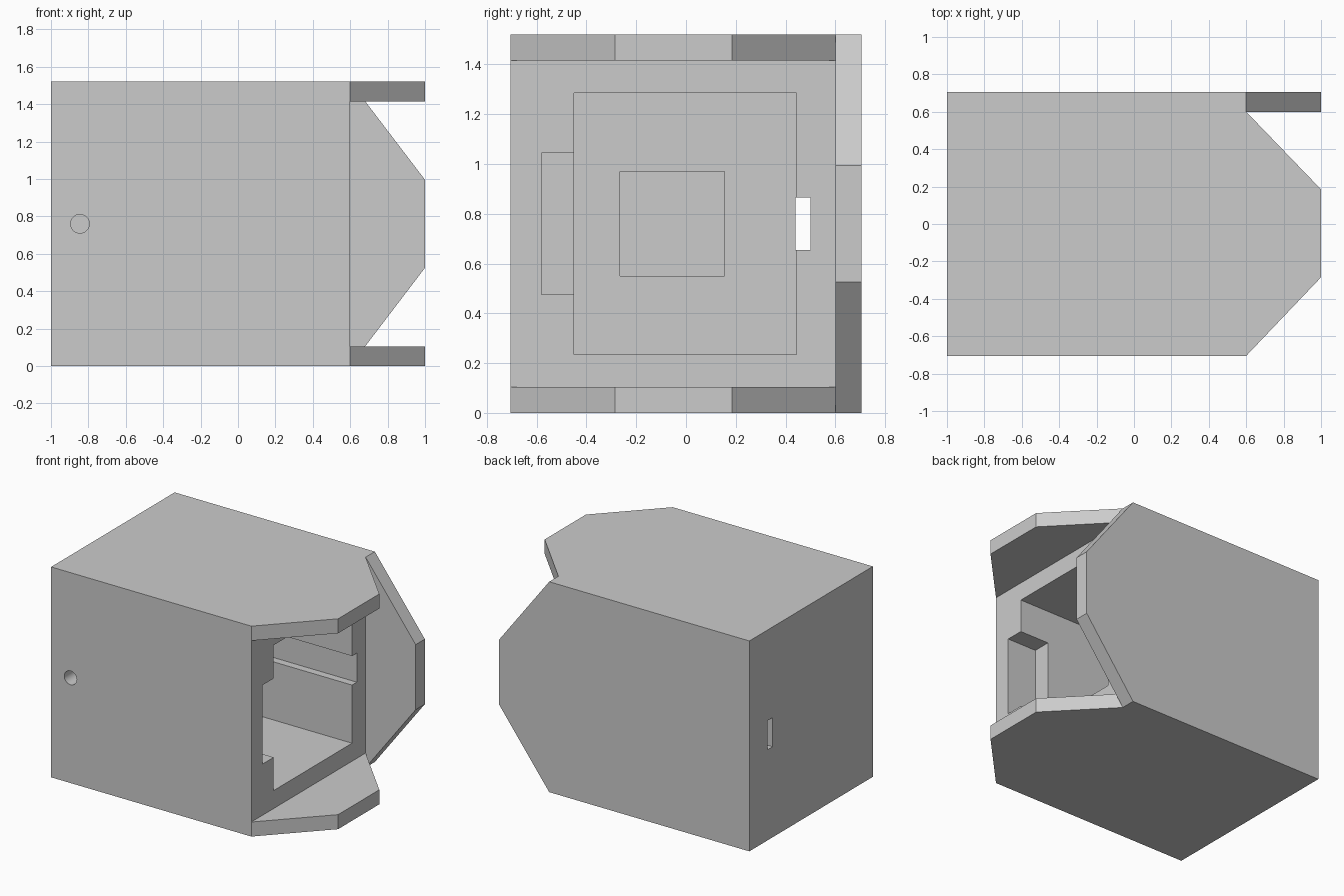
import bpy
import bmesh
from math import radians
from mathutils import Matrix

default = bpy.data.objects.get("Cube")
if default:
    bpy.data.objects.remove(default, do_unlink=True)

grey = bpy.data.materials.new("light_grey")
grey.use_nodes = True
grey.diffuse_color = (0.6, 0.6, 0.6, 1)
grey.node_tree.nodes["Principled BSDF"].inputs["Base Color"].default_value = (0.6, 0.6, 0.6, 1)


def finish(name, bm):
    bmesh.ops.recalc_face_normals(bm, faces=bm.faces[:])
    mesh = bpy.data.meshes.new(name)
    bm.to_mesh(mesh)
    bm.free()
    mesh.materials.append(grey)
    obj = bpy.data.objects.new(name, mesh)
    bpy.context.collection.objects.link(obj)
    return obj


def box(name, x, y, z):
    bm = bmesh.new()
    bmesh.ops.create_cube(bm, size=1)
    for v in bm.verts:
        v.co = [r[0] if c < 0 else r[1] for c, r in zip(v.co, (x, y, z))]
    return finish(name, bm)


def plate(name, points, offset):
    """Extrude a flat outline of 3D points into a plate."""
    bm = bmesh.new()
    face = bm.faces.new([bm.verts.new(p) for p in points])
    new = bmesh.ops.extrude_face_region(bm, geom=[face])["geom"]
    bmesh.ops.translate(bm, vec=offset, verts=[g for g in new if isinstance(g, bmesh.types.BMVert)])
    return finish(name, bm)


END, RIM, TIP = -1.0, 0.6, 1.0      # closed end, open rim, flap tip
FRONT, BACK, HEIGHT, T = -0.705, 0.705, 1.52, 0.105
INNER = BACK - T

# Housing block
core = box("housing", (END, RIM), (FRONT, INNER), (T, HEIGHT - T))

# Top and bottom plates with tapered flaps
outline = [(END, FRONT), (RIM, FRONT), (TIP, -0.285), (TIP, 0.185), (RIM, INNER), (END, INNER)]
for name, z in (("bottom_plate", 0), ("top_plate", HEIGHT - T)):
    plate(name, [(x, y, z) for x, y in outline], (0, 0, T))

# Back plate with tapered flap
outline = [(END, 0), (RIM, 0), (TIP, 0.525), (TIP, 0.995), (RIM, HEIGHT), (END, HEIGHT)]
plate("back_plate", [(x, INNER, z) for x, z in outline], (0, T, 0))

# Cutters: chamber, latch notch, through slot, end pocket
cutters = [
    box("chamber_cutter", (-0.69, 0.8), (-0.45, 0.445), (0.235, 1.285)),
    box("notch_cutter", (0.365, 0.8), (-0.58, -0.4), (0.475, 1.045)),
    box("slot_cutter", (-1.2, 0.8), (0.44, 0.5), (0.655, 0.865)),
    box("pocket_cutter", (-0.9, -0.6), (-0.265, 0.155), (0.55, 0.97)),
]

# Round hole from the front into the end pocket
bm = bmesh.new()
bmesh.ops.create_cone(bm, cap_ends=True, segments=32, radius1=0.05, radius2=0.05, depth=0.7,
                      matrix=Matrix.Translation((-0.845, -0.55, 0.76)) @ Matrix.Rotation(radians(90), 4, "X"))
cutters.append(finish("hole_cutter", bm))

bpy.context.view_layer.objects.active = core
for cutter in cutters:
    cutter.hide_render = True
    mod = core.modifiers.new(cutter.name, "BOOLEAN")
    mod.operation = "DIFFERENCE"
    mod.solver = "EXACT"
    mod.object = cutter
    bpy.ops.object.modifier_apply(modifier=mod.name)
    bpy.data.objects.remove(cutter, do_unlink=True)

# Smooth the round hole, keep edges sharp
bpy.ops.object.select_all(action="DESELECT")
core.select_set(True)
bpy.ops.object.shade_smooth_by_angle(angle=radians(30))
